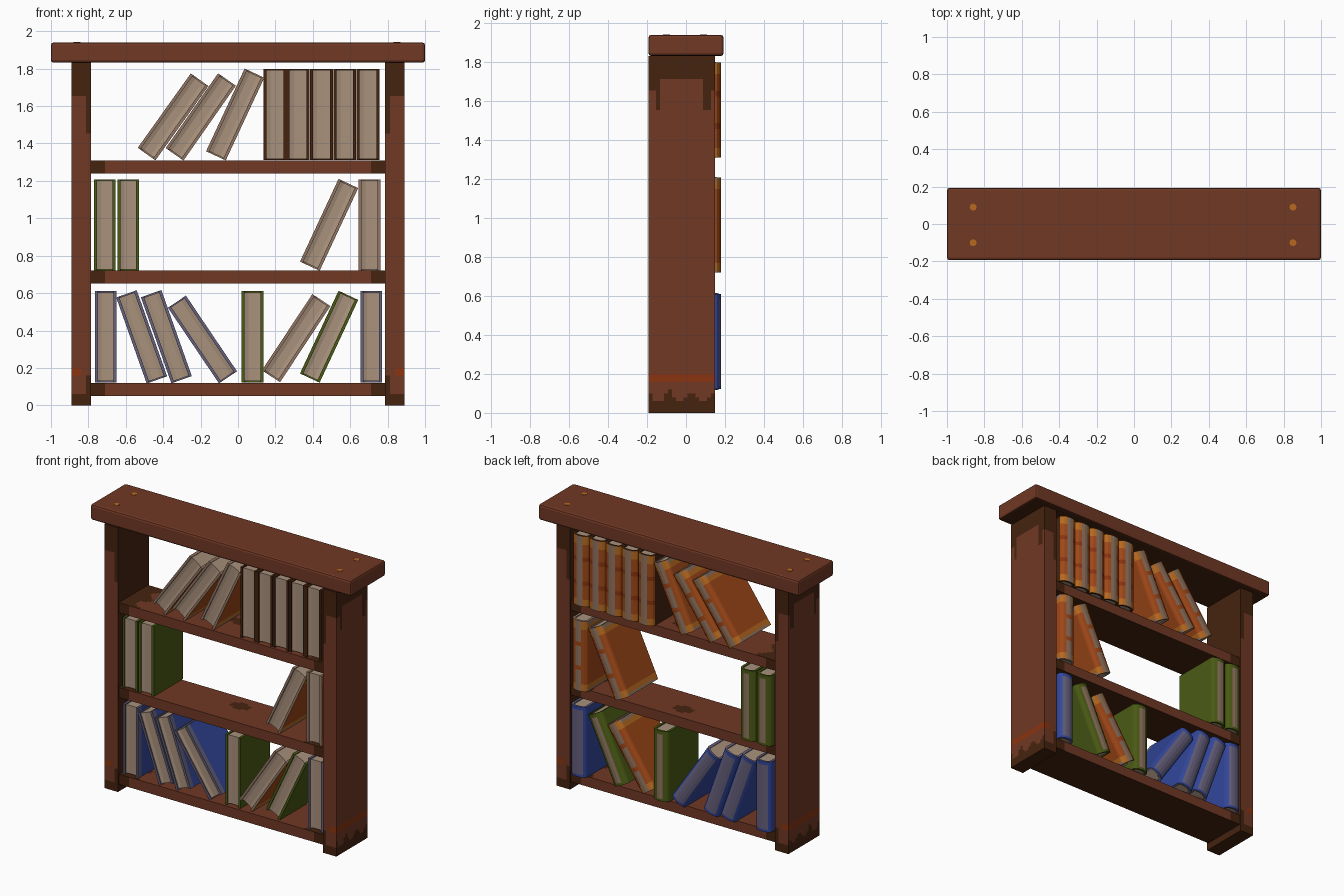
import bpy, bmesh, math
from mathutils import Vector

if "Cube" in bpy.data.objects:
    bpy.data.objects.remove(bpy.data.objects["Cube"])

# ---- flat colours (sRGB hex -> linear) ----
COLS = [("dark_brown", "45230F"), ("brown", "703824"), ("rust", "8A3410"),
        ("page_tan", "A8917C"), ("blue", "33479C"), ("green", "4A5A14"),
        ("orange", "A04818"), ("light_orange", "B86A20"),
        ("worn_tan", "917562"), ("slate", "66607C")]
DARK, BROWN, RUST, PAGE, BLUE, GREEN, ORANGE, LIGHT, WORN, SLATE = range(10)
MATS = []
for n, h in COLS:
    m = bpy.data.materials.new(n)
    lin = [((int(h[i:i + 2], 16) / 255 + 0.055) / 1.055) ** 2.4 for i in (0, 2, 4)]
    m.diffuse_color = (*lin, 1)
    m.use_nodes = True
    m.node_tree.nodes["Principled BSDF"].inputs["Base Color"].default_value = m.diffuse_color
    MATS.append(m)


def mesh_from(bm, name):
    bmesh.ops.remove_doubles(bm, verts=bm.verts, dist=1e-5)
    bmesh.ops.recalc_face_normals(bm, faces=bm.faces)
    me = bpy.data.meshes.new(name)
    bm.to_mesh(me)
    bm.free()
    for m in MATS:
        me.materials.append(m)
    return me


def add(me, name, loc=(0, 0, 0), lean=0):
    ob = bpy.data.objects.new(name, me)
    ob.location = loc
    ob.rotation_euler = (0, math.radians(lean), 0)
    bpy.context.collection.objects.link(ob)
    return ob


def bevel(ob, width, seg=2):
    b = ob.modifiers.new("bevel", 'BEVEL')
    b.width, b.segments, b.limit_method = width, seg, 'ANGLE'


def grid_box(name, lo, hi, cell, rule):
    """Box with gridded sides; rule(centre, axis, side) gives the colour."""
    bm = bmesh.new()
    cuts = []
    for a in range(3):
        n = max(1, round((hi[a] - lo[a]) / cell[a]))
        cuts.append([lo[a] + (hi[a] - lo[a]) * i / n for i in range(n + 1)])
    for ax in range(3):
        u, v = [a for a in range(3) if a != ax]
        for side, pos in ((-1, lo[ax]), (1, hi[ax])):
            for i in range(len(cuts[u]) - 1):
                for j in range(len(cuts[v]) - 1):
                    vs = []
                    for di, dj in ((0, 0), (1, 0), (1, 1), (0, 1)):
                        p = [0, 0, 0]
                        p[ax], p[u], p[v] = pos, cuts[u][i + di], cuts[v][j + dj]
                        vs.append(bm.verts.new(p))
                    f = bm.faces.new(vs)
                    f.material_index = rule(f.calc_center_median(), ax, side)
    return add(mesh_from(bm, name), name)


# ---- top board ----
top = grid_box("top_board", (-1, -0.193, 1.832), (1, 0.193, 1.94), (9, 9, 9),
               lambda c, ax, s: DARK if ax == 2 and s < 0 else BROWN)
bevel(top, 0.014)

# peg heads on the top board
for x in (-0.86, 0.85):
    for y in (-0.1, 0.09):
        bm = bmesh.new()
        bmesh.ops.create_cone(bm, cap_ends=True, segments=8, radius1=0.019,
                              radius2=0.019, depth=0.004)
        for f in bm.faces:
            f.material_index = LIGHT
        add(mesh_from(bm, "peg"), "peg_head", (x, y, 1.9405))


# ---- side posts: stained top with drips, scuffed foot with a rust band ----
def post_rule(c, ax, s):
    x, y, z = abs(c.x), c.y, c.z
    if ax == 2 or (ax == 0 and s * c.x < 0):
        return DARK
    if ax == 0:
        d = abs(y + 0.02)
        stain = 1.71 if d < 0.11 else 1.56 if d < 0.14 else 1.65
        foot = 0.08 + 0.03 * math.sin(y * 55)
    else:
        stain = 1.66 if x > 0.81 else 1.45
        foot = 0.05 + (0.1 if x < 0.815 else 0)
    if z > stain or z < foot:
        return DARK
    return RUST if 0.15 < z < 0.2 and x > 0.83 else BROWN


for lo, hi in ((-0.89, -0.787), (0.787, 0.89)):
    grid_box("side_post", (lo, -0.193, 0), (hi, 0.148, 1.833),
             (0.026, 0.02, 0.02), post_rule)


# ---- shelves: dark underneath, stained at the ends and middle ----
def shelf_rule(c, ax, s):
    if ax == 2 and s < 0:
        return DARK
    if ax == 2:
        blot = math.hypot(c.x / 1.6, c.y - 0.03) < 0.045
        return DARK if blot or abs(c.x) > 0.66 + 0.04 * math.sin(c.y * 40) else BROWN
    return DARK if abs(c.x) > 0.72 else BROWN


for z in (0.05, 0.652, 1.24):
    grid_box("shelf", (-0.79, -0.183, z), (0.79, 0.138, z + 0.07),
             (0.02, 0.02, 0.035), shelf_rule)

# ---- books: U-shaped cover with rounded spine, plus page block ----
H, HW, T, FRONT, HINGE = 0.488, 0.058, 0.016, -0.168, 0.148
LEVELS = [0, 0.035, 0.1, 0.3, 0.36, 0.64, 0.7, 0.88, 0.95, 1]


def book_colour(style, j, k, n):
    """j: strip round the cover (0 = left front), k: height band."""
    mid = n / 2 - 0.5
    d = abs(j - mid)                      # distance from spine centre
    end = k in (0, 1, 7, 8)
    tip = k in (0, 8)
    if style == "green":
        return WORN if d < 1 and not tip else GREEN
    if style == "blue":
        if d < 1.6 and not tip:
            return SLATE
        return SLATE if j in (0, n - 1) else BLUE
    if style == "orange":
        if d < 1 and k not in (3, 5):
            return WORN
        if tip and d in (3.5, 4.5):
            return WORN
        return LIGHT if end else ORANGE
    # banded set of upright volumes
    if d < 1:
        return WORN
    if d > 4:
        return DARK
    return LIGHT if end else RUST if k in (3, 5) else ORANGE


EDGE = {"green": GREEN, "blue": SLATE, "orange": WORN, "banded": DARK}


def cover_mesh(style, hw):
    arc = [(-math.cos(math.pi * i / 8), math.sin(math.pi * i / 8)) for i in range(9)]
    outer = [(-hw, FRONT), (-hw, FRONT + 0.035)]
    outer += [(hw * c, HINGE + 0.032 * s) for c, s in arc]
    outer += [(hw, FRONT + 0.035), (hw, FRONT)]
    hi = hw - T
    inner = [(-hi, FRONT), (-hi, FRONT + 0.035)]
    inner += [(hi * c, HINGE + 0.017 * s) for c, s in arc]
    inner += [(hi, FRONT + 0.035), (hi, FRONT)]
    n = len(outer) - 1
    zs = [(l - 0.5) * H for l in LEVELS]
    bm = bmesh.new()

    def quad(pts, mat):
        bm.faces.new([bm.verts.new(p) for p in pts]).material_index = mat

    for j in range(n):
        a, b, c, d = outer[j], outer[j + 1], inner[j + 1], inner[j]
        for k in range(len(zs) - 1):
            z0, z1 = zs[k], zs[k + 1]
            col = book_colour(style, j, k, n)
            quad([(*a, z0), (*b, z0), (*b, z1), (*a, z1)], col)
            quad([(*d, z0), (*c, z0), (*c, z1), (*d, z1)], EDGE[style])
        for z in (zs[0], zs[-1]):
            quad([(*a, z), (*b, z), (*c, z), (*d, z)], EDGE[style])
    for j in (0, n):
        for z0, z1 in zip(zs, zs[1:]):
            a, d = outer[j], inner[j]
            quad([(*a, z0), (*d, z0), (*d, z1), (*a, z1)], EDGE[style])
    return mesh_from(bm, style + "_cover")


def page_mesh(hw):
    # fore-edge slightly hollow, ends set just inside the cover
    w = hw - T + 0.001
    prof = [(-w, -0.16), (-w * 0.5, -0.153), (w * 0.5, -0.153), (w, -0.16),
            (w, HINGE), (0, HINGE + 0.014), (-w, HINGE)]
    bm = bmesh.new()
    f = bm.faces.new([bm.verts.new((x, y, -H / 2 + 0.007)) for x, y in prof])
    ext = bmesh.ops.extrude_face_region(bm, geom=[f])
    bmesh.ops.translate(bm, vec=Vector((0, 0, H - 0.014)),
                        verts=[v for v in ext["geom"] if isinstance(v, bmesh.types.BMVert)])
    for g in bm.faces:
        g.material_index = PAGE
    return mesh_from(bm, "pages")


COVERS = {s: cover_mesh(s, 0.061 if s == "banded" else HW) for s in EDGE}
PAGES = {s: page_mesh(0.061 if s == "banded" else HW) for s in EDGE}

# style, centre x, centre z, lean in degrees (positive leans right)
BOOKS = [("blue", -0.707, 0.366, 0), ("blue", -0.515, 0.366, -19.5),
         ("blue", -0.383, 0.367, -19.5), ("blue", -0.19, 0.352, -34),
         ("green", 0.078, 0.366, 0), ("orange", 0.311, 0.359, 33.5),
         ("green", 0.487, 0.367, 25), ("blue", 0.712, 0.366, 0),
         ("green", -0.712, 0.964, 0), ("green", -0.587, 0.964, 0),
         ("orange", 0.487, 0.965, 25), ("orange", 0.703, 0.964, 0),
         ("orange", -0.347, 1.542, 35.5), ("orange", -0.199, 1.542, 35),
         ("orange", -0.015, 1.555, 25)]
BOOKS += [("banded", 0.197 + 0.1245 * i, 1.555, 0) for i in range(5)]
for style, x, z, lean in BOOKS:
    add(COVERS[style], style + "_book_cover", (x, 0, z), lean)
    add(PAGES[style], "book_pages", (x, 0, z), lean)
